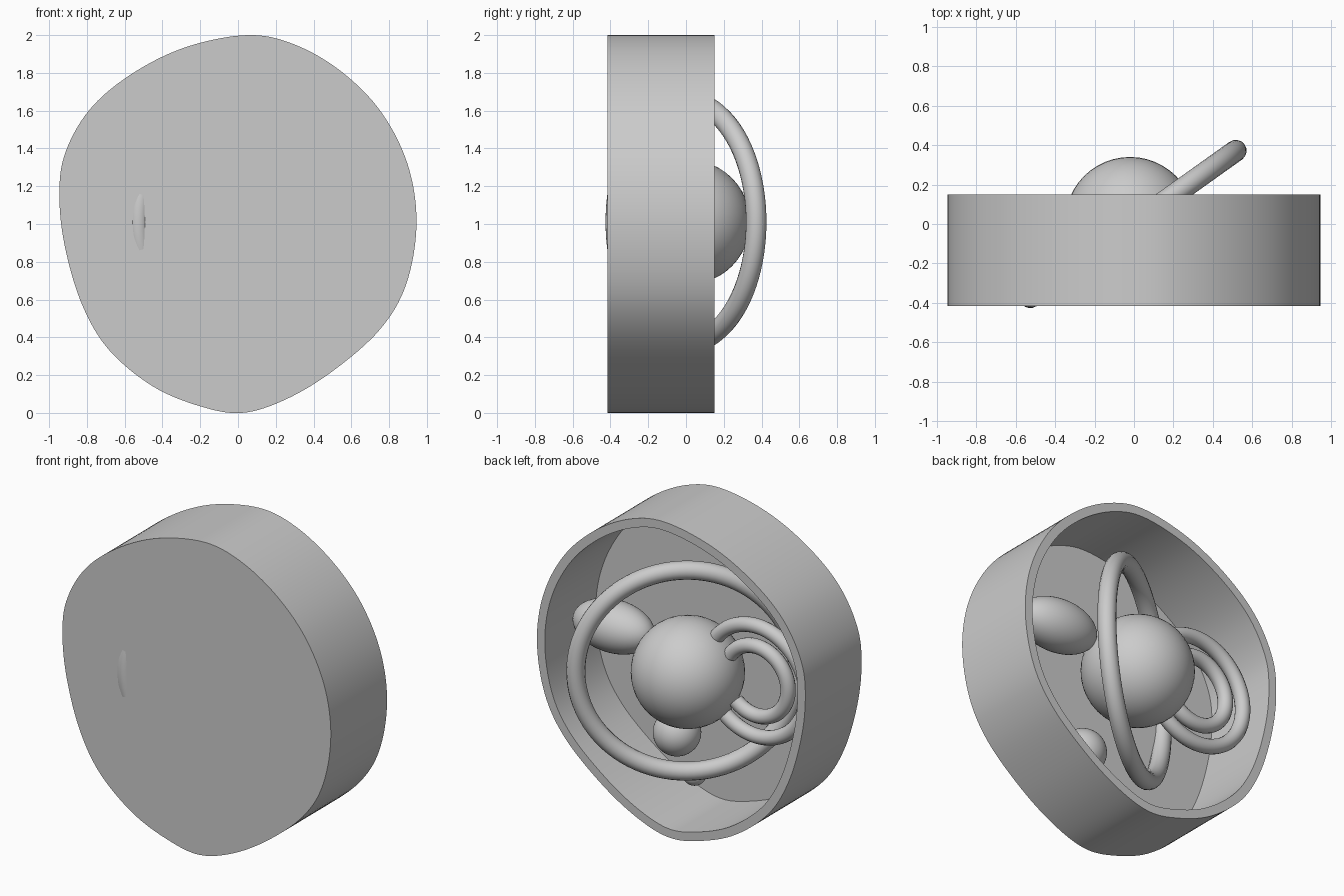
import bpy, bmesh, math
from mathutils import Vector, Matrix

if "Cube" in bpy.data.objects:
    bpy.data.objects.remove(bpy.data.objects["Cube"])

GREY = (0.6, 0.6, 0.6, 1)
mat = bpy.data.materials.new("plain grey")
mat.use_nodes = True
mat.diffuse_color = GREY
mat.node_tree.nodes["Principled BSDF"].inputs["Base Color"].default_value = GREY


def finish(name, bm, angle=40):
    """Turn a bmesh into a smooth shaded object."""
    bmesh.ops.recalc_face_normals(bm, faces=bm.faces[:])
    mesh = bpy.data.meshes.new(name)
    bm.to_mesh(mesh)
    bm.free()
    mesh.materials.append(mat)
    obj = bpy.data.objects.new(name, mesh)
    bpy.context.collection.objects.link(obj)
    bpy.ops.object.select_all(action="DESELECT")
    obj.select_set(True)
    bpy.context.view_layer.objects.active = obj
    bpy.ops.object.shade_smooth_by_angle(angle=math.radians(angle))
    return obj


def smooth_loop(pts, steps=8):
    """Closed Catmull-Rom outline through the given points."""
    out, n = [], len(pts)
    for i in range(n):
        a, b, c, d = (Vector(pts[(i + k) % n]) for k in (-1, 0, 1, 2))
        for s in range(steps):
            t = s / steps
            out.append(0.5 * (2 * b + (c - a) * t + (2 * a - 5 * b + 4 * c - d) * t ** 2
                              + (3 * b - a - 3 * c + d) * t ** 3))
    return out


def inset(loop, amount):
    """Move a clockwise outline inwards."""
    out = []
    for i, p in enumerate(loop):
        t = (loop[(i + 1) % len(loop)] - loop[i - 1]).normalized()
        out.append(p + Vector((t.y, -t.x)) * amount)
    return out


def ellipsoid(name, centre, radii):
    bm = bmesh.new()
    place = Matrix.Translation(centre) @ Matrix.Diagonal((*radii, 1))
    bmesh.ops.create_uvsphere(bm, u_segments=48, v_segments=24, radius=1, matrix=place)
    return finish(name, bm)


def tube(name, centre, radius, thickness, start=0, end=360, turn=0, segs=72, sides=16):
    """Upright round tube, either a full ring or a capped arc."""
    closed = end - start == 360
    bm = bmesh.new()
    spin = Matrix.Rotation(math.radians(turn), 3, "Z")
    rings = []
    for i in range(segs if closed else segs + 1):
        a = math.radians(start + (end - start) * i / segs)
        out = Vector((math.cos(a), 0, math.sin(a)))
        ring = []
        for j in range(sides):
            b = math.tau * j / sides
            p = out * (radius + thickness * math.cos(b)) + Vector((0, thickness * math.sin(b), 0))
            ring.append(bm.verts.new(spin @ p + Vector(centre)))
        rings.append(ring)
    bridge(bm, rings + rings[:1] if closed else rings)
    if not closed:
        bm.faces.new(rings[0])
        bm.faces.new(rings[-1])
    return finish(name, bm)


def bridge(bm, rings):
    for r, s in zip(rings, rings[1:]):
        for j in range(len(r)):
            k = (j + 1) % len(r)
            bm.faces.new((r[j], r[k], s[k], s[j]))


# Shell: rounded irregular tray, closed at the front and open at the back
outline = smooth_loop([
    (0.05, 2), (0.3, 1.95), (0.55, 1.805), (0.76, 1.59), (0.9, 1.31), (0.945, 1),
    (0.89, 0.68), (0.75, 0.44), (0.5, 0.22), (0.25, 0.07), (0.02, 0), (-0.2, 0.035),
    (-0.45, 0.14), (-0.68, 0.33), (-0.82, 0.56), (-0.91, 0.85), (-0.945, 1.12),
    (-0.92, 1.36), (-0.79, 1.6), (-0.57, 1.79), (-0.28, 1.935)])
inner = inset(outline, 0.055)
FRONT, BACK, FLOOR = -0.416, 0.15, -0.362
bm = bmesh.new()
rings = [[bm.verts.new((p.x, y, p.y)) for p in loop]
         for loop, y in ((outline, FRONT), (outline, BACK), (inner, BACK), (inner, FLOOR))]
bridge(bm, rings)
bm.faces.new(rings[0])
bm.faces.new(rings[-1])
finish("shell", bm)

# Central ball with the large slanted ring around it
ellipsoid("central_ball", (-0.02, 0.01, 1.01), (0.33, 0.33, 0.33))
tube("large_ring", (-0.005, 0, 1.01), 0.64, 0.055, turn=35.5, segs=96)

# Small bodies inside the tray
ellipsoid("long_body", (0.54, -0.045, 1.13), (0.27, 0.155, 0.155))
ellipsoid("small_ball", (0.21, -0.21, 0.48), (0.14, 0.14, 0.14))
ellipsoid("tiny_ball", (0.08, -0.2, 0.255), (0.07, 0.07, 0.07))

# Nested open arcs beside the ball
for name, radius in (("inner_arc", 0.22), ("outer_arc", 0.35)):
    tube(name, (-0.485, -0.02, 1.065), radius, 0.045, start=32, end=312)
